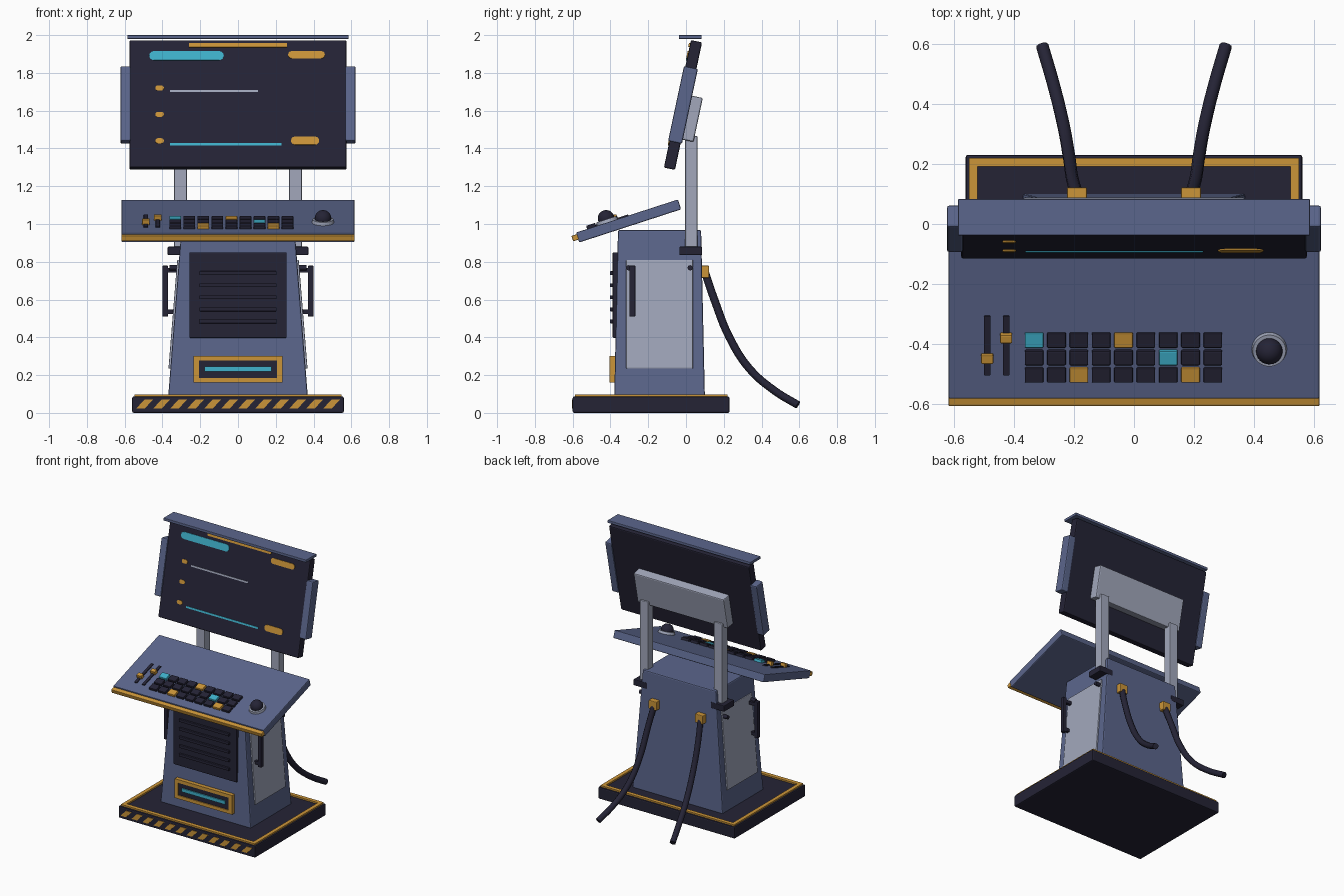
import bpy, bmesh, math
from mathutils import Matrix, Vector

if "Cube" in bpy.data.objects:
    bpy.data.objects.remove(bpy.data.objects["Cube"])


def material(name, rgb):
    m = bpy.data.materials.new(name)
    m.diffuse_color = (*rgb, 1)
    m.use_nodes = True
    m.node_tree.nodes["Principled BSDF"].inputs["Base Color"].default_value = m.diffuse_color
    return m


DARK = material("charcoal", (0.018, 0.017, 0.036))
BLUE = material("slate blue", (0.105, 0.133, 0.262))
GREY = material("light grey", (0.36, 0.39, 0.50))
GOLD = material("amber", (0.60, 0.30, 0.04))
CYAN = material("cyan", (0.05, 0.44, 0.60))

WORLD = Matrix()
SCREEN = Matrix.Translation((0, -0.016, 1.63)) @ Matrix.Rotation(math.radians(-12), 4, 'X')
CONSOLE = Matrix.Translation((0, -0.304, 1.016)) @ Matrix.Rotation(math.radians(18), 4, 'X')


def finish(name, bm, mat, frame=WORLD, bevel=0.0, smooth=False):
    if bevel:
        bmesh.ops.bevel(bm, geom=bm.edges[:], offset=bevel, segments=2, profile=0.5,
                        affect='EDGES', clamp_overlap=True)
    bmesh.ops.recalc_face_normals(bm, faces=bm.faces[:])
    me = bpy.data.meshes.new(name)
    bm.to_mesh(me)
    bm.free()
    me.materials.append(mat)
    ob = bpy.data.objects.new(name, me)
    ob.matrix_world = frame
    bpy.context.collection.objects.link(ob)
    if smooth:
        me.polygons.foreach_set("use_smooth", [True] * len(me.polygons))
    return ob


def box(name, lo, hi, mat, frame=WORLD, bevel=0.005, top=None):
    """Box from corner to corner; top=(xlo, xhi, ylo, yhi) makes it taper."""
    t = top or (lo[0], hi[0], lo[1], hi[1])
    bm = bmesh.new()
    bmesh.ops.create_cube(bm, size=1)
    for v in bm.verts:
        up = v.co.z > 0
        xs = (t[0], t[1]) if up else (lo[0], hi[0])
        ys = (t[2], t[3]) if up else (lo[1], hi[1])
        v.co = Vector((xs[v.co.x > 0], ys[v.co.y > 0], hi[2] if up else lo[2]))
    return finish(name, bm, mat, frame, bevel)


def plate(name, pts, y0, y1, mat, frame=WORLD):
    """Extrude an x-z outline along y."""
    bm = bmesh.new()
    f = bm.faces.new([bm.verts.new((x, y0, z)) for x, z in pts])
    r = bmesh.ops.extrude_face_region(bm, geom=[f])
    bmesh.ops.translate(bm, verts=[v for v in r["geom"] if isinstance(v, bmesh.types.BMVert)],
                        vec=(0, y1 - y0, 0))
    return finish(name, bm, mat, frame)


def pill(name, x0, x1, z, h, mat):
    r = h / 2
    pts = []
    for i in range(14):
        a = -math.pi / 2 + math.pi * (i % 7) / 6 + (math.pi if i > 6 else 0)
        pts.append(((x1 - r if i < 7 else x0 + r) + r * math.cos(a), z + r * math.sin(a)))
    return plate(name, pts, -0.028, -0.035, mat, SCREEN)


def cylinder(name, r1, r2, depth, mat, frame, seg=24):
    bm = bmesh.new()
    bmesh.ops.create_cone(bm, cap_ends=True, segments=seg, radius1=r1, radius2=r2, depth=depth)
    return finish(name, bm, mat, frame)


def ring(name, outer, inner, lo, hi, mat, axis):
    """Rectangular frame (u0,u1,v0,v1) lying flat (axis z) or upright (axis y)."""
    a, b = outer, inner
    bars = [(a[0], a[1], a[2], b[2]), (a[0], a[1], b[3], a[3]),
            (a[0], b[0], b[2], b[3]), (b[1], a[1], b[2], b[3])]
    for i, (u0, u1, v0, v1) in enumerate(bars):
        if axis == 'z':
            box(f"{name}_{i}", (u0, v0, lo), (u1, v1, hi), mat, bevel=0)
        else:
            box(f"{name}_{i}", (u0, lo, v0), (u1, hi, v1), mat, bevel=0)


# Base with amber trim and hazard stripes
box("base", (-0.56, -0.60, 0), (0.56, 0.23, 0.087), DARK, bevel=0.008)
ring("base_trim", (-0.548, 0.548, -0.588, 0.22), (-0.52, 0.52, -0.558, 0.192), 0.08, 0.098, GOLD, 'z')
for i in range(12):
    x = -0.54 + i * 0.09
    plate(f"hazard_stripe_{i}", [(x, 0.022), (x + 0.045, 0.022), (x + 0.09, 0.07), (x + 0.045, 0.07)],
          -0.597, -0.604, GOLD)

# Pedestal, vent and lower display
box("pedestal", (-0.37, -0.38, 0.08), (0.37, 0.10, 0.968), BLUE, bevel=0.008,
    top=(-0.30, 0.30, -0.36, 0.08))
box("vent_panel", (-0.258, -0.388, 0.397), (0.258, -0.355, 0.85), DARK)
for i in range(5):
    z = 0.74 - i * 0.064
    box(f"vent_slat_{i}", (-0.205, -0.402, z - 0.01), (0.205, -0.38, z + 0.01), DARK, bevel=0.003)
ring("display_frame", (-0.235, 0.235, 0.16, 0.302), (-0.207, 0.207, 0.185, 0.278), -0.405, -0.365, GOLD, 'y')
box("display_panel", (-0.207, -0.398, 0.185), (0.207, -0.36, 0.278), DARK, bevel=0)
box("display_bar", (-0.178, -0.406, 0.22), (0.178, -0.396, 0.245), CYAN, bevel=0)

# Mirrored parts: side panels, handles, posts, clamps, pods, cables
for s, side in ((-1, "left"), (1, "right")):
    def mbox(name, lo, hi, mat, frame=WORLD, bevel=0.005):
        x = sorted((s * lo[0], s * hi[0]))
        return box(f"{side}_{name}", (x[0], *lo[1:]), (x[1], *hi[1:]), mat, frame, bevel)

    tilt = Matrix.Translation((s * 0.336, -0.14, 0.522)) @ Matrix.Rotation(-s * math.radians(4.6), 4, 'Y')
    mbox("side_panel", (-0.01, -0.177, -0.289), (0.009, 0.177, 0.289), GREY, tilt)
    mbox("handle", (0.37, -0.30, 0.51), (0.40, -0.268, 0.78), DARK)
    for k, z in enumerate((0.535, 0.755)):
        mbox(f"handle_mount_{k}", (0.31, -0.295, z - 0.012), (0.38, -0.273, z + 0.012), DARK, bevel=0)
    for k, y in enumerate((-0.303, 0.022)):
        cylinder(f"{side}_bolt_{k}", 0.014, 0.014, 0.05, DARK,
                 Matrix.Translation((s * 0.337, y, 0.768)) @ Matrix.Rotation(math.pi / 2, 4, 'Y'), 12)
    mbox("post", (0.27, -0.005, 0.84), (0.338, 0.06, 1.466), GREY)
    mbox("post_clamp", (0.26, -0.035, 0.835), (0.372, 0.085, 0.88), DARK)
    mbox("screen_pod", (0.568, -0.0375, -0.203), (0.622, 0.0375, 0.203), BLUE, SCREEN, 0.008)
    mbox("cable_collar", (0.157, 0.07, 0.715), (0.223, 0.122, 0.78), GOLD)

    path = [(0.19, 0.10, 0.745), (0.205, 0.15, 0.60), (0.217, 0.23, 0.40),
            (0.236, 0.335, 0.235), (0.268, 0.465, 0.12), (0.305, 0.592, 0.042)]
    cu = bpy.data.curves.new(f"{side}_cable", 'CURVE')
    cu.dimensions = '3D'
    cu.bevel_depth, cu.bevel_resolution, cu.use_fill_caps = 0.021, 3, True
    sp = cu.splines.new('BEZIER')
    sp.resolution_u = 6
    sp.bezier_points.add(len(path) - 1)
    for p, (x, y, z) in zip(sp.bezier_points, path):
        p.co = (s * x, y, z)
        p.handle_left_type = p.handle_right_type = 'AUTO'
    cu.materials.append(DARK)
    cable = bpy.data.objects.new(f"{side}_cable", cu)
    bpy.context.collection.objects.link(cable)
    bpy.ops.object.select_all(action='DESELECT')
    cable.select_set(True)
    bpy.context.view_layer.objects.active = cable
    bpy.ops.object.convert(target='MESH')
    bpy.ops.object.shade_smooth_by_angle(angle=math.radians(40))

# Screen, visor and rear bracket
box("screen", (-0.575, -0.03, -0.345), (0.575, 0.03, 0.345), DARK, SCREEN, 0.008)
box("screen_visor", (-0.585, -0.038, 1.98), (0.585, 0.083, 2.0), BLUE, bevel=0.003)
box("rear_bracket", (-0.37, 0.025, -0.18), (0.37, 0.095, 0.058), GREY, SCREEN, 0.008)
box("screen_top_bar", (-0.26, -0.037, 0.306), (0.26, -0.028, 0.329), GOLD, SCREEN, 0)

# Screen readouts
pill("readout_title", -0.47, -0.075, 0.26, 0.05, CYAN)
pill("readout_status", 0.265, 0.46, 0.265, 0.04, GOLD)
pill("readout_button", 0.28, 0.43, -0.20, 0.045, GOLD)
for i in range(3):
    pill(f"readout_bullet_{i}", -0.438, -0.392, 0.085 - i * 0.143, 0.028, GOLD)
box("readout_line_upper", (-0.36, -0.034, 0.063), (0.105, -0.028, 0.074), GREY, SCREEN, 0)
box("readout_line_lower", (-0.36, -0.034, -0.226), (0.23, -0.028, -0.213), CYAN, SCREEN, 0)

# Console deck and front lip
box("console_deck", (-0.617, -0.2835, -0.0275), (0.617, 0.2835, 0.0275), BLUE, CONSOLE, 0.006)
box("console_lip", (-0.617, -0.312, 0.003 - 0.015), (0.617, -0.28, 0.003 + 0.015), GOLD, CONSOLE, 0.004)

# Keyboard
accent = {(0, 0): CYAN, (0, 4): GOLD, (1, 6): CYAN, (2, 2): GOLD, (2, 7): GOLD}
for r in range(3):
    for c in range(9):
        x, y = -0.332 + c * 0.0743, -0.075 - r * 0.061
        box(f"key_{r}_{c}", (x - 0.031, y - 0.025, 0.02), (x + 0.031, y + 0.025, 0.045),
            accent.get((r, c), DARK), CONSOLE, 0.004)

# Sliders
for i, (x, y) in enumerate(((-0.488, -0.138), (-0.425, -0.066))):
    box(f"slider_track_{i}", (x - 0.011, -0.199, 0.02), (x + 0.011, 0.008, 0.034), DARK, CONSOLE, 0.002)
    box(f"slider_knob_{i}", (x - 0.02, y - 0.015, 0.025), (x + 0.02, y + 0.015, 0.055), GOLD, CONSOLE, 0.004)

# Trackball
spot = CONSOLE @ Matrix.Translation((0.45, -0.109, 0.0))
cylinder("trackball_ring", 0.061, 0.055, 0.03, GREY, spot @ Matrix.Translation((0, 0, 0.03)), 32)
ball = bmesh.new()
bmesh.ops.create_uvsphere(ball, u_segments=24, v_segments=14, radius=0.044)
finish("trackball", ball, DARK, spot @ Matrix.Translation((0, 0, 0.05)), smooth=True)
